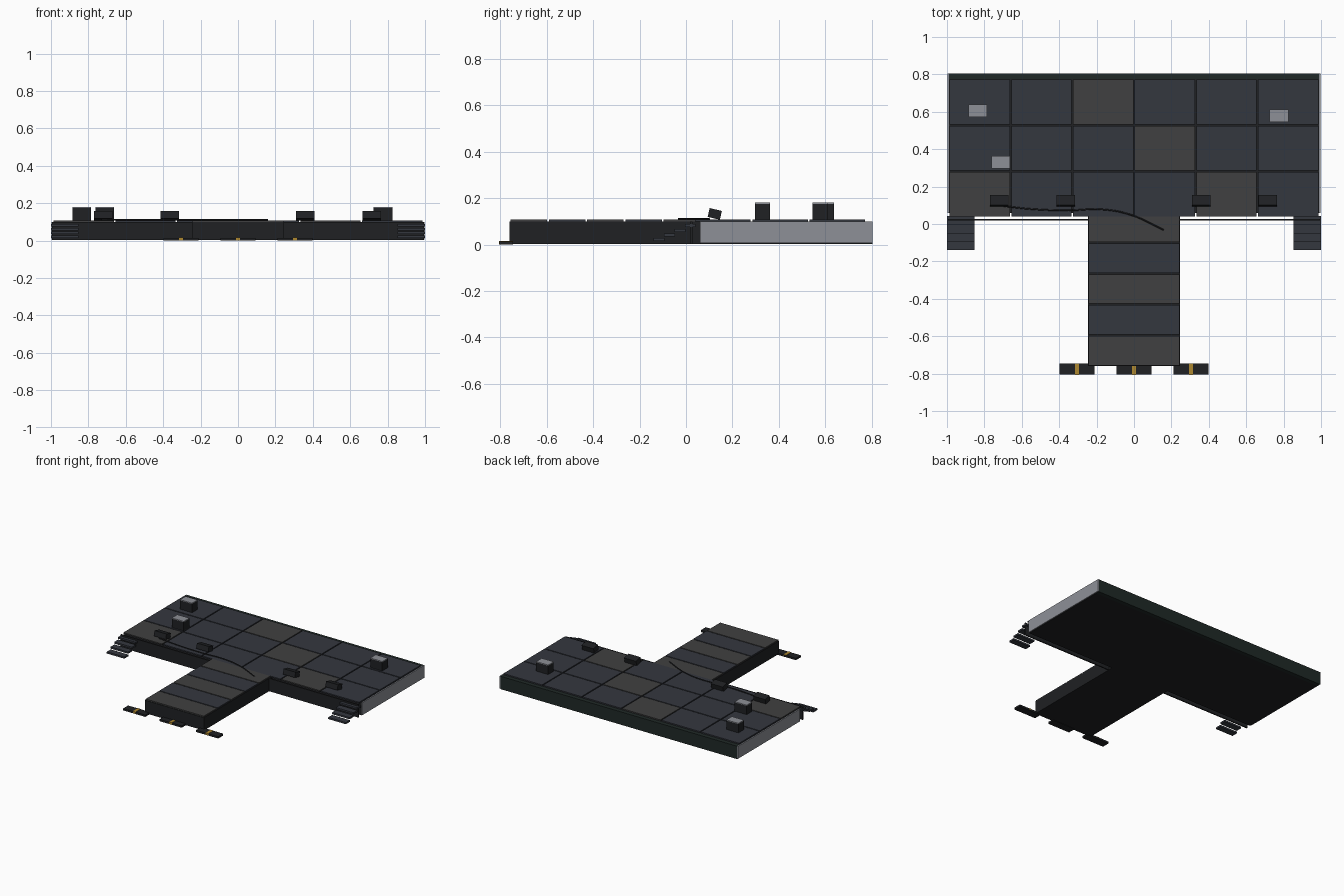
import bpy, bmesh, math
from mathutils import Matrix

if "Cube" in bpy.data.objects:
    bpy.data.objects.remove(bpy.data.objects["Cube"])


def mat(name, r, g, b):
    m = bpy.data.materials.new(name)
    m.diffuse_color = (r, g, b, 1)
    m.use_nodes = True
    m.node_tree.nodes["Principled BSDF"].inputs["Base Color"].default_value = m.diffuse_color
    return m


BLACK = mat("black", .014, .015, .017)
BACK = mat("dark_green", .014, .022, .02)
BLUE = mat("blue_grey", .034, .038, .049)
GREY = mat("warm_grey", .051, .051, .052)
LIGHT = mat("light_grey", .27, .28, .31)
GOLD = mat("gold", .43, .25, .03)


def box(name, x0, x1, y0, y1, z0, z1, material, tilt=0):
    bm = bmesh.new()
    bmesh.ops.create_cube(bm, size=1)
    bmesh.ops.scale(bm, vec=(x1 - x0, y1 - y0, z1 - z0), verts=bm.verts)
    bmesh.ops.rotate(bm, verts=bm.verts, matrix=Matrix.Rotation(tilt, 3, 'X'))
    me = bpy.data.meshes.new(name)
    bm.to_mesh(me)
    bm.free()
    me.materials.append(material)
    ob = bpy.data.objects.new(name, me)
    ob.location = ((x0 + x1) / 2, (y0 + y1) / 2, (z0 + z1) / 2)
    bpy.context.collection.objects.link(ob)
    return ob


# Stage and runway bodies
box("stage_body", -.99, .99, .06, .775, .003, .1, BLACK)
box("stage_back_strip", -.99, .99, .775, .805, .003, .1, BACK)
box("runway_body", -.247, .247, -.76, .06, .003, .1, BLACK)

# Stage deck panels, 6 by 3
W, D, GAP = 1.98 / 6, .247, .004
for row in range(3):
    for col in range(6):
        x, y = -.99 + col * W, .035 + row * D
        m = GREY if (row, col) in {(0, 0), (0, 4), (1, 3), (2, 2)} else BLUE
        box("deck_panel", x + GAP, x + W - GAP, y + GAP, y + D - GAP, .1, .109, m)

# Runway deck panels
for i in range(5):
    y = -.76 + i * .165
    end = .039 if i == 4 else y + .165 - GAP
    box("runway_panel", -.243, .243, y + GAP, end, .1, .109, BLUE if i % 2 else GREY)

# Side panels, front skirts and stairs on both sides
for s in (-1, 1):
    def side_box(name, a, b, *rest):
        return box(name, min(s * a, s * b), max(s * a, s * b), *rest)
    side_box("side_panel", .99, .997, .06, .805, .006, .1, LIGHT)
    side_box("front_skirt", .247, .995, .018, .027, .003, .1, BLACK)
    for i in range(4):
        y = -.14 + i * .045
        side_box("stair_tread", .853, 1, y, y + .047, .015 + i * .02, .028 + i * .02, BLUE)

# Cable ramps with gold stripes at the runway end
for x in (-.305, 0, .305):
    box("floor_ramp", x - .093, x + .093, -.805, -.745, 0, .014, BLACK)
    box("ramp_stripe", x - .011, x + .011, -.806, -.745, .001, .016, GOLD)

# Tilted floor monitors
for x in (-.72, -.365, .36, .715):
    box("floor_monitor", x - .05, x + .05, .097, .151, .113, .152, BLACK, math.radians(-13))

# Equipment cases with light lids
for x, y in ((-.835, .605), (-.712, .33), (.775, .578)):
    box("case", x - .05, x + .05, y - .033, y + .033, .109, .175, BLACK)
    box("case_lid", x - .05, x + .05, y - .033, y + .033, .175, .181, LIGHT)

# Loose cable
cu = bpy.data.curves.new("cable", 'CURVE')
cu.dimensions = '3D'
cu.bevel_depth = .004
cu.bevel_resolution = 1
cu.resolution_u = 6
sp = cu.splines.new('BEZIER')
pts = [(-.73, .1), (-.55, .08), (-.35, .073), (-.17, .078), (-.02, .05), (.16, -.032)]
sp.bezier_points.add(len(pts) - 1)
for bp, (x, y) in zip(sp.bezier_points, pts):
    bp.co = (x, y, .111)
    bp.handle_left_type = bp.handle_right_type = 'AUTO'
cu.materials.append(BLACK)
bpy.context.collection.objects.link(bpy.data.objects.new("cable", cu))
